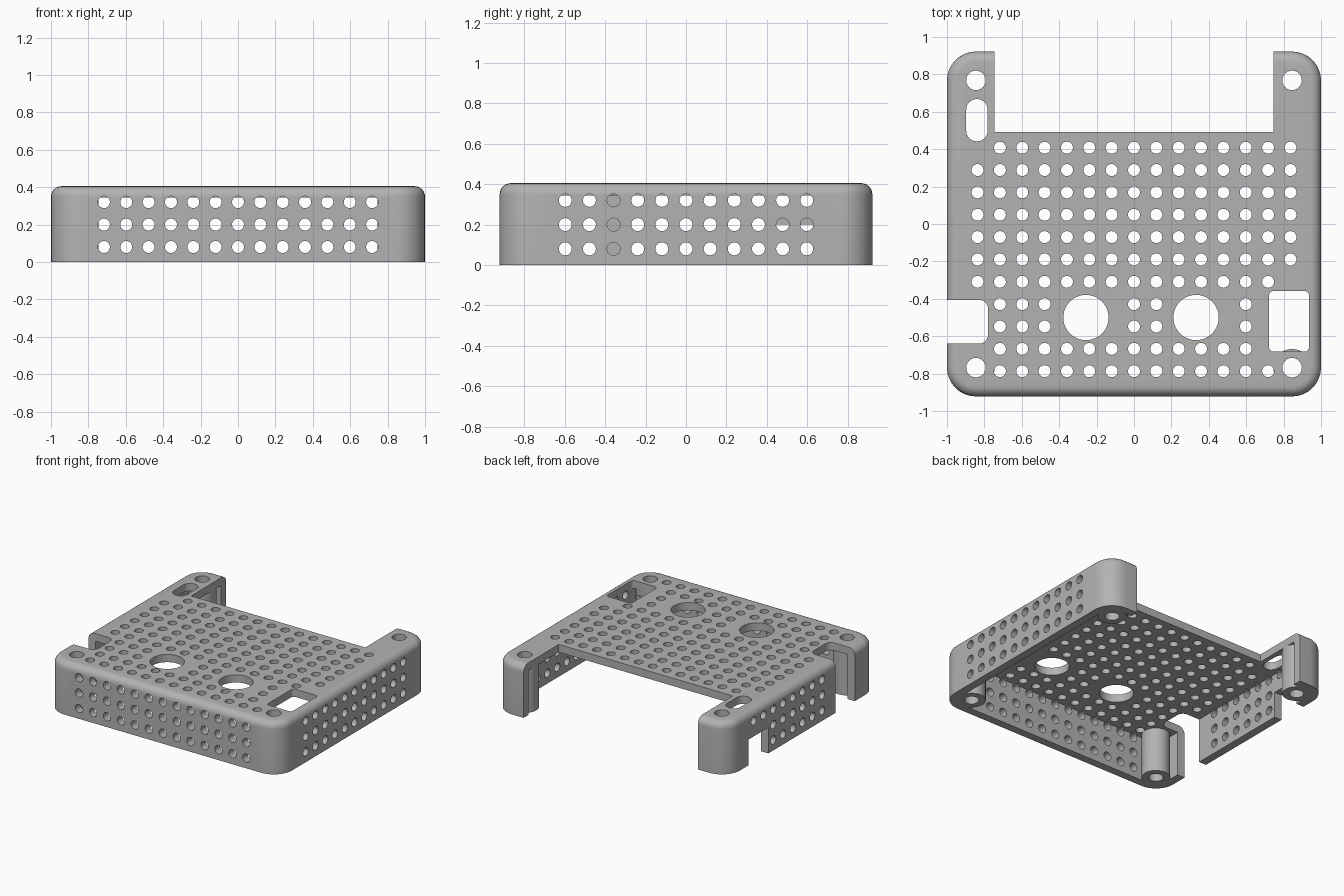
import bpy, bmesh
from math import cos, sin, pi, radians

cube = bpy.data.objects.get("Cube")
if cube:
    bpy.data.objects.remove(cube, do_unlink=True)

HX, HY, H = 1.0, 0.922, 0.405      # half width, half depth, height
WALL, ROOF, EDGE = 0.063, 0.06, 0.055
SX, SY, BOSS = 0.845, 0.768, 0.1   # screw centres and boss radius
PITCH, HOLE = 0.1195, 0.032


def arc(cx, cy, r, a0, a1, n):
    return [(cx + r * cos(radians(a0 + (a1 - a0) * i / n)),
             cy + r * sin(radians(a0 + (a1 - a0) * i / n))) for i in range(n + 1)]


def rounded_rect(x0, x1, y0, y1, r, n=8):
    corners = [(x1 - r, y1 - r), (x0 + r, y1 - r), (x0 + r, y0 + r), (x1 - r, y0 + r)]
    return [p for k, (cx, cy) in enumerate(corners)
            for p in arc(cx, cy, r, 90 * k, 90 * k + 90, n)]


def rect(x0, x1, y0, y1):
    return [(x0, y0), (x1, y0), (x1, y1), (x0, y1)]


def circle(cx, cy, r, n=24):
    return arc(cx, cy, r, 0, 360 - 360 / n, n - 1)


def loft(bm, rings):
    """Skin a stack of matching rings and cap both ends."""
    loops = [[bm.verts.new(p) for p in ring] for ring in rings]
    n = len(loops[0])
    for a, b in zip(loops, loops[1:]):
        for i in range(n):
            j = (i + 1) % n
            bm.faces.new((a[i], a[j], b[j], b[i]))
    bm.faces.new(loops[0][::-1])
    bm.faces.new(loops[-1])


def prism(bm, outline, lo, hi, axis="z"):
    place = {"z": lambda u, v, w: (u, v, w),
             "x": lambda u, v, w: (w, u, v),
             "y": lambda u, v, w: (u, w, v)}[axis]
    loft(bm, [[place(u, v, w) for u, v in outline] for w in (lo, hi)])


def make_object(name, bm):
    bmesh.ops.recalc_face_normals(bm, faces=bm.faces)
    mesh = bpy.data.meshes.new(name)
    bm.to_mesh(mesh)
    bm.free()
    obj = bpy.data.objects.new(name, mesh)
    bpy.context.collection.objects.link(obj)
    return obj


# Outer block with rounded corners and a rounded top edge
bm = bmesh.new()
steps = [(0, 0)] + [(EDGE * (1 - cos(a)), H - EDGE + EDGE * sin(a))
                    for a in [i * pi / 12 for i in range(7)]]
loft(bm, [[(x, y, z) for x, y in rounded_rect(-HX + d, HX - d, -HY + d, HY - d, 0.155 - d)]
          for d, z in steps])
case = make_object("case_cover", bm)

# Cavity whose outline wraps around the four screw bosses
bm = bmesh.new()
outline = []
for k, (sx, sy) in enumerate([(1, 1), (-1, 1), (-1, -1), (1, -1)]):
    outline += arc(sx * SX, sy * SY, BOSS, 90 * k - 23, 90 * k - 247, 20)
prism(bm, outline, -0.1, H - ROOF)
cavity = make_object("cavity_cutter", bm)

# Large openings
bm = bmesh.new()
prism(bm, rect(-0.747, 0.747, 0.492, 1.1), -0.2, 0.6)                  # rear opening
prism(bm, rounded_rect(-1.2, -0.78, -0.64, -0.405, 0.05), -0.2, 0.6)   # side notch
prism(bm, rect(-1.1, -0.92, 0.42, 0.66), -0.2, 0.2)                    # side port
prism(bm, rounded_rect(-0.897, -0.783, 0.442, 0.668, 0.0565), 0.3, 0.6)  # roof slot
prism(bm, rounded_rect(0.722, 0.936, -0.683, -0.358, 0.025), 0.3, 0.6)   # roof window
for x in (-0.257, 0.332):
    prism(bm, circle(x, -0.5, 0.121, 48), 0.3, 0.6)
for sx in (-1, 1):
    for sy in (-1, 1):
        prism(bm, circle(sx * SX, sy * SY, 0.052), -0.2, 0.6)
openings = make_object("openings_cutter", bm)

# Ventilation holes
bm = bmesh.new()
for row in range(11):
    y = 0.408 - row * PITCH
    for col in range(-7, 8):
        if (row == 0 and col == -7) or (row == 6 and col == 7):
            continue
        if row in (7, 8) and col not in (-6, -5, -4, 0, 1, 5):
            continue
        if row == 9 and not -6 <= col <= 5 or row == 10 and abs(col) > 6:
            continue
        prism(bm, circle(col * PITCH, y, HOLE), 0.32, 0.5)
for z in (0.08, 0.2, 0.32):
    for col in range(-6, 7):
        prism(bm, circle(col * PITCH, z, HOLE), -1.0, -0.845, "y")
    for col in range(-5, 6):
        prism(bm, circle(col * PITCH, z, HOLE), 0.92, 1.1, "x")
        if col >= -2 and (col < 4 or z > 0.3):
            prism(bm, circle(col * PITCH, z, HOLE), -1.1, -0.92, "x")
vents = make_object("vents_cutter", bm)

# Cut the shell
bpy.context.view_layer.objects.active = case
for cutter in (cavity, openings, vents):
    cutter.hide_render = True
    mod = case.modifiers.new(cutter.name, "BOOLEAN")
    mod.operation, mod.solver, mod.object = "DIFFERENCE", "EXACT", cutter
    bpy.ops.object.modifier_apply(modifier=mod.name)
    bpy.data.objects.remove(cutter, do_unlink=True)

# Grey plastic
grey = bpy.data.materials.new("grey_plastic")
grey.use_nodes = True
grey.diffuse_color = (0.45, 0.45, 0.45, 1)
grey.node_tree.nodes["Principled BSDF"].inputs["Base Color"].default_value = (0.45, 0.45, 0.45, 1)
case.data.materials.clear()
case.data.materials.append(grey)

bpy.ops.object.select_all(action="DESELECT")
case.select_set(True)
bpy.ops.object.shade_smooth_by_angle(angle=radians(30))
